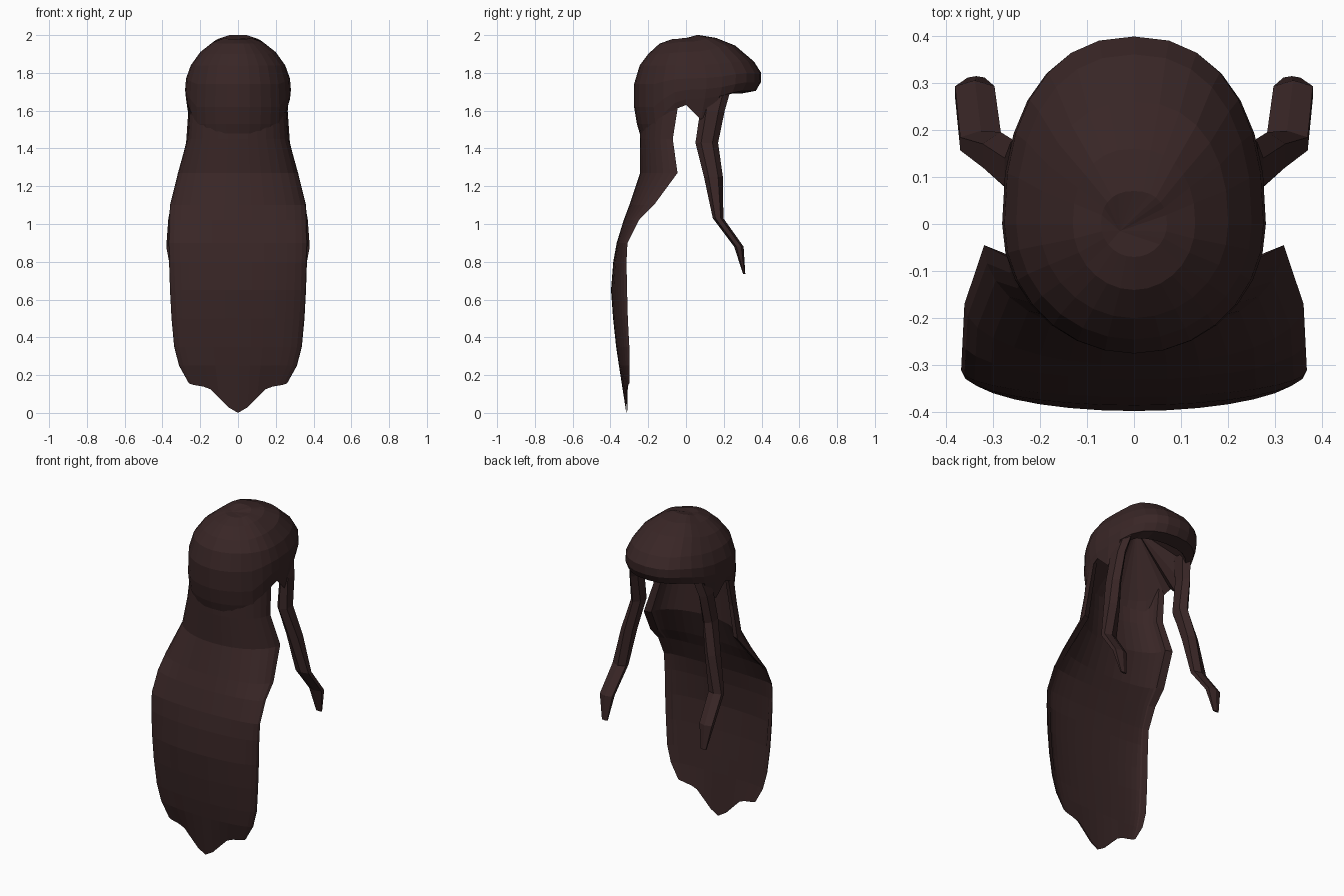
import bpy, bmesh, math

cube = bpy.data.objects.get("Cube")
if cube:
    bpy.data.objects.remove(cube, do_unlink=True)

COLOUR = (0.04, 0.019, 0.019, 1)
hair = bpy.data.materials.new("dark brown hair")
hair.use_nodes = True
hair.diffuse_color = COLOUR
shader = hair.node_tree.nodes["Principled BSDF"]
shader.inputs["Base Color"].default_value = COLOUR
shader.inputs["Roughness"].default_value = 0.9


def loft(name, rows, tips=(), fill_ends=False):
    """Skin closed rings of points, optionally ended in tips or flat caps."""
    bm = bmesh.new()
    grid = [[bm.verts.new(p) for p in row] for row in rows]
    n = len(grid[0])
    for a, b in zip(grid, grid[1:]):
        for i in range(n):
            j = (i + 1) % n
            bm.faces.new((a[i], a[j], b[j], b[i]))
    for tip, ring in zip(tips, (grid[0], grid[-1])):
        apex = bm.verts.new(tip)
        for i in range(n):
            bm.faces.new((apex, ring[(i + 1) % n], ring[i]))
    if fill_ends:
        bm.faces.new(grid[0])
        bm.faces.new(grid[-1])
    bmesh.ops.recalc_face_normals(bm, faces=bm.faces[:])
    mesh = bpy.data.meshes.new(name)
    bm.to_mesh(mesh)
    bm.free()
    mesh.materials.append(hair)
    obj = bpy.data.objects.new(name, mesh)
    bpy.context.collection.objects.link(obj)


# Crown: fringe, side and nape profiles (radius, height) blended around the head,
# the last two levels folding under into a conical lining
FRINGE = [(.07, 2.0), (.16, 1.985), (.26, 1.945), (.36, 1.86),
          (.398, 1.80), (.396, 1.75), (.37, 1.705), (.29, 1.69), (.25, 1.75)]
SIDE = [(.07, 1.985), (.13, 1.965), (.20, 1.91), (.25, 1.84),
        (.275, 1.77), (.28, 1.71), (.275, 1.66), (.265, 1.63), (.245, 1.65)]
NAPE = [(.07, 1.98), (.14, 1.955), (.20, 1.90), (.245, 1.84),
        (.275, 1.74), (.275, 1.62), (.26, 1.53), (.245, 1.48), (.195, 1.58)]
SEGMENTS = 28
rows = []
for level, side in enumerate(SIDE):
    row = []
    for k in range(SEGMENTS):
        a = 2 * math.pi * k / SEGMENTS
        s, c = math.sin(a), math.cos(a)
        end, power, spread = (FRINGE[level], .87, .5) if c > 0 else (NAPE[level], 1, .35)
        x = side[0] * math.copysign(abs(s) ** power, s)
        y = end[0] * math.copysign(abs(c) ** power, c)
        blend = min(1, c * c / spread)
        z = end[1] * blend + side[1] * (1 - blend)
        if level >= len(SIDE) - 2:
            # pointed lock at each temple
            off = abs(math.degrees(math.acos(c)) - 72)
            z -= 0.13 * max(0, 1 - off / 14)
        row.append((x, y, z))
    rows.append(row)
loft("crown", rows, tips=((-.03, -.015, 1.98), (-.03, -.015, 1.93)))

# Long back hair: height, half width, back y, side edge y, thickness
BACK = [(1.64, .255, -.24, -.04, .03), (1.45, .268, -.243, -.07, .035),
        (1.27, .318, -.243, -.045, .04), (1.10, .36, -.30, -.17, .04),
        (1.02, .364, -.33, -.25, .035), (.90, .367, -.367, -.31, .03),
        (.80, .365, -.385, -.315, .03), (.65, .36, -.397, -.312, .03),
        (.50, .352, -.386, -.308, .03), (.35, .338, -.37, -.30, .03),
        (.25, .312, -.355, -.298, .025), (0, .262, -.316, -.298, .006)]
# ragged hem, lowest in the middle
HEM = [0, .03, .08, .125, .14, .145, .15, .155, .16]
COLUMNS = 16
rows = []
for z, w, back, edge, thick in BACK:
    outer, inner = [], []
    for k in range(COLUMNS + 1):
        a = math.pi * (k / COLUMNS - 0.5)
        s, c = math.sin(a), math.cos(a)
        height = z if z else HEM[abs(k - COLUMNS // 2)]
        rim = edge - thick * 0.4
        outer.append((w * s, edge + (back - edge) * c, height))
        inner.append(((w - thick) * s, rim + (back + thick - rim) * c, height))
    rows.append(outer + inner[::-1])
loft("back_hair", rows)

# Side locks: height, centre x, centre y, half width x, half depth y
LOCK = [(1.74, .205, .17, .025, .075), (1.60, .235, .14, .028, .065),
        (1.43, .243, .11, .032, .06), (1.25, .283, .145, .038, .05),
        (1.03, .325, .17, .044, .028), (.88, .338, .28, .042, .025),
        (.735, .335, .308, .018, .006)]
for name, sign in (("left_lock", 1), ("right_lock", -1)):
    rows = []
    for z, x, y, rx, ry in LOCK:
        ring = []
        for k in range(6):
            a = math.pi * k / 3 + math.pi / 6
            ring.append((sign * (x + rx * math.cos(a) / .87), y + ry * math.sin(a), z))
        rows.append(ring)
    loft(name, rows, fill_ends=True)
